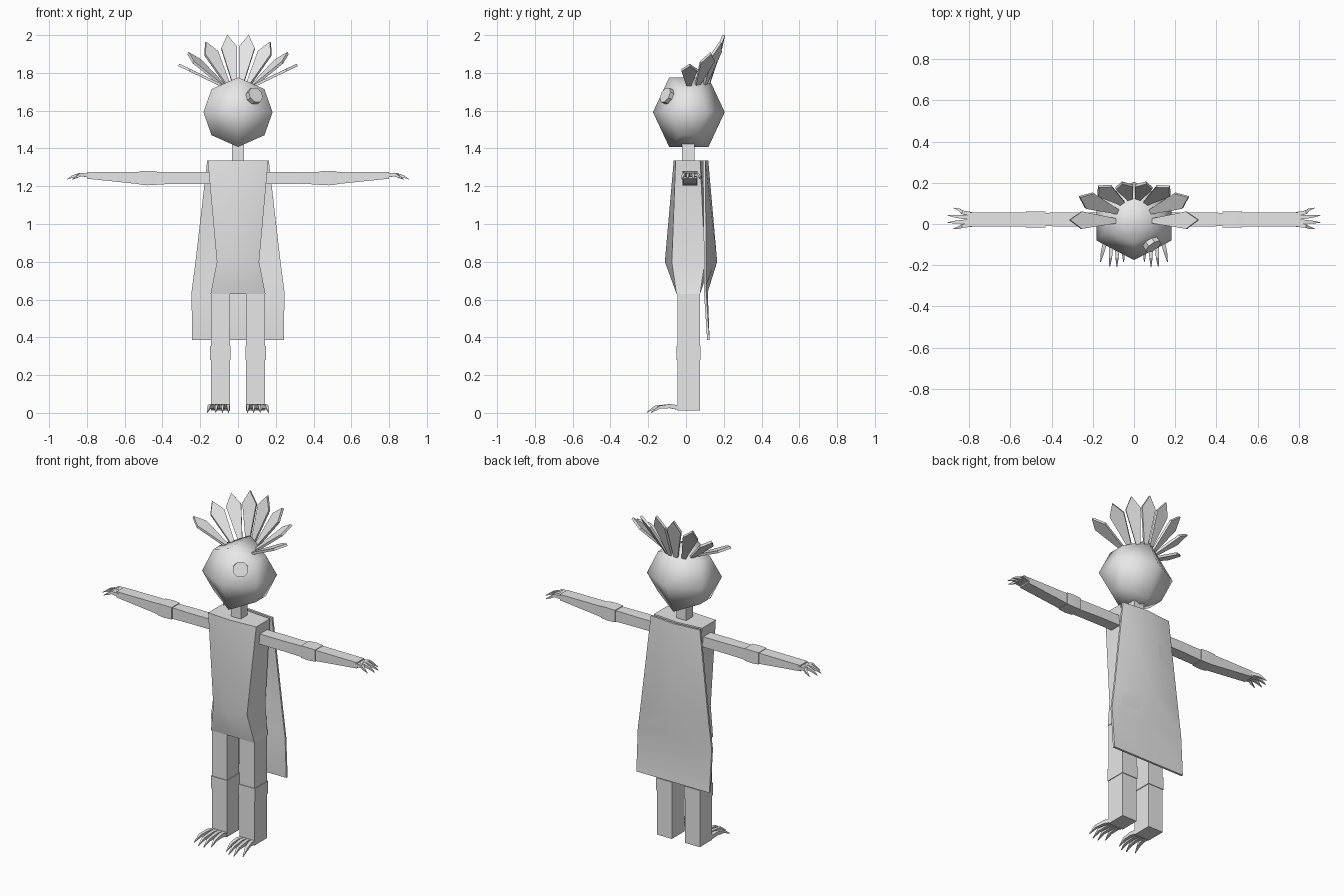
import bpy, bmesh, math
from mathutils import Vector

if "Cube" in bpy.data.objects:
    bpy.data.objects.remove(bpy.data.objects["Cube"])

grey = bpy.data.materials.new("plain_grey")
grey.diffuse_color = (0.8, 0.8, 0.8, 1)
grey.use_nodes = True
grey.node_tree.nodes["Principled BSDF"].inputs["Base Color"].default_value = grey.diffuse_color


def loft(name, rings, smooth=30):
    """Skin rings of equal length; six-point rings get caps folded along x = 0."""
    bm = bmesh.new()
    rows = [[bm.verts.new(p) for p in ring] for ring in rings]
    n = len(rows[0])
    for a, b in zip(rows, rows[1:]):
        for i in range(n):
            j = (i + 1) % n
            bm.faces.new((a[i], a[j], b[j], b[i]))
    for r in (rows[0], rows[-1]):
        if n == 6:
            bm.faces.new(r[:4])
            bm.faces.new((r[0], r[3], r[4], r[5]))
        else:
            bm.faces.new(r)
    bmesh.ops.recalc_face_normals(bm, faces=bm.faces[:])
    me = bpy.data.meshes.new(name)
    bm.to_mesh(me)
    bm.free()
    me.materials.append(grey)
    ob = bpy.data.objects.new(name, me)
    bpy.context.collection.objects.link(ob)
    if smooth:
        bpy.ops.object.select_all(action='DESELECT')
        ob.select_set(True)
        bpy.context.view_layer.objects.active = ob
        bpy.ops.object.shade_smooth_by_angle(angle=math.radians(smooth))
    return ob


def section(z, hx, front_mid, front_edge, back_edge, back_mid):
    return [(0, front_mid, z), (hx, front_edge, z), (hx, back_edge, z),
            (0, back_mid, z), (-hx, back_edge, z), (-hx, front_edge, z)]


def rect_z(z, x0, x1, y0, y1):
    return [(x0, y0, z), (x1, y0, z), (x1, y1, z), (x0, y1, z)]


def rect_x(x, y0, y1, z0, z1):
    return [(x, y0, z0), (x, y1, z0), (x, y1, z1), (x, y0, z1)]


def claw(name, points, radii):
    """Curved tapering spike with a square cross-section."""
    pts = [Vector(p) for p in points]
    rings = []
    for i, p in enumerate(pts):
        d = (pts[min(i + 1, len(pts) - 1)] - pts[max(i - 1, 0)]).normalized()
        side = d.cross(Vector((0, 0, 1))).normalized()
        up = side.cross(d)
        r = radii[i]
        rings.append([p + side * r * a + up * r * b
                      for a, b in ((-1, -1), (1, -1), (1, 1), (-1, 1))])
    loft(name, rings)


# Torso, bulging at the belly and narrow at the waist
loft("torso", [section(1.335, .16, -.065, -.055, .075, .09),
               section(.80, .112, -.112, -.075, .10, .13),
               section(.63, .145, -.05, -.05, .075, .075)])

# Cape hanging behind the torso
loft("cape", [section(1.335, .163, .105, .09, .102, .118),
              section(.80, .225, .152, .095, .107, .165),
              section(.64, .246, .10, .095, .107, .115),
              section(.385, .243, .112, .112, .125, .125)])

loft("neck", [rect_z(1.32, -.033, .033, -.02, .045),
              rect_z(1.45, -.033, .033, -.02, .045)], 0)

# Faceted head: folded cap, hexagonal equator, folded cap
CY, CZ = .015, 1.592


def cap(s):
    r = section(0, .14, -.104, -.05, .05, .104)
    return [(x, y + CY, CZ + s * (.184 if x == 0 else .122)) for x, y, _ in r]


equator = [(x, y + CY, CZ) for x, y, _ in section(0, .183, -.19, -.095, .095, .19)]
loft("head", [cap(-1), equator, cap(1)], 58)

# Single eye disc set on one cheek
n = Vector((.52, -.76, .40)).normalized()
u = n.cross(Vector((0, 0, 1))).normalized()
v = u.cross(n)
eye = Vector((.083, -.094, 1.675))
loft("eye", [[eye + n * d + (u * math.cos(a) + v * math.sin(a)) * .044
              for a in [math.tau * k / 8 + math.pi / 8 for k in range(8)]]
             for d in (-.015, .022)])

# Crest feathers: base, tip, and the angle of the blade's width
FEATHERS = [((.09, .015, 1.735), (.313, .02, 1.842), 90),
            ((.08, .06, 1.735), (.265, .132, 1.905), 125),
            ((.055, .10, 1.74), (.172, .182, 1.962), 152),
            ((.018, .12, 1.745), (.058, .20, 2.0), 172)]
for s in (1, -1):
    for base, tip, ang in FEATHERS:
        b, t = Vector(base), Vector(tip)
        d = (t - b).normalized()
        w = Vector((math.cos(math.radians(ang)), math.sin(math.radians(ang)), 0))
        w = (w - d * w.dot(d)).normalized()
        nrm = d.cross(w) * .007
        outline = [b - w * .012, b.lerp(t, .74) - w * .042, t,
                   b.lerp(t, .74) + w * .042, b + w * .012]
        ring = [[Vector(((p + nrm * k).x * s, (p + nrm * k).y, (p + nrm * k).z))
                 for p in outline] for k in (-1, 1)]
        loft("crest_feather", ring, 0)

for s in (1, -1):
    # Arms and elbow cuffs
    loft("upper_arm", [rect_x(.14 * s, -.013, .057, 1.213, 1.275),
                       rect_x(.30 * s, -.013, .057, 1.213, 1.275),
                       rect_x(.44 * s, -.010, .054, 1.209, 1.275)])
    loft("elbow_cuff", [rect_x(.43 * s, -.016, .060, 1.207, 1.279),
                        rect_x(.48 * s, -.018, .062, 1.205, 1.281),
                        rect_x(.525 * s, -.016, .060, 1.209, 1.279)])
    loft("forearm", [rect_x(.52 * s, -.013, .057, 1.211, 1.276),
                     rect_x(.80 * s, -.013, .057, 1.240, 1.275)])
    # Clawed fingers
    for y0, y1, x in ((-.004, -.022, .878), (.013, .007, .905),
                      (.031, .042, .905), (.048, .078, .878)):
        claw("finger", [(.79 * s, y0, 1.257),
                        (.835 * s, y0 * .7 + y1 * .3, 1.262),
                        ((x - .03) * s, y0 * .3 + y1 * .7, 1.252),
                        (x * s, y1, 1.236)], (.010, .009, .006, .001))
    # Legs and knee cuffs
    a, b = sorted((.043 * s, .143 * s))
    loft("leg", [rect_z(.012, a, b, -.045, .073), rect_z(.632, a, b, -.045, .073)], 0)
    loft("knee_cuff", [rect_z(.28, a - .004, b + .004, -.049, .077),
                       rect_z(.355, a - .004, b + .004, -.049, .077)], 0)
    # Clawed toes
    for x0, x1, y in ((.056, .05, -.185), (.081, .083, -.208),
                      (.106, .118, -.208), (.130, .163, -.185)):
        claw("toe", [(x0 * s, -.03, .026),
                     ((x0 * .7 + x1 * .3) * s, -.085, .036),
                     ((x0 * .3 + x1 * .7) * s, y + .045, .030),
                     (x1 * s, y, .002)], (.012, .011, .008, .0015))
